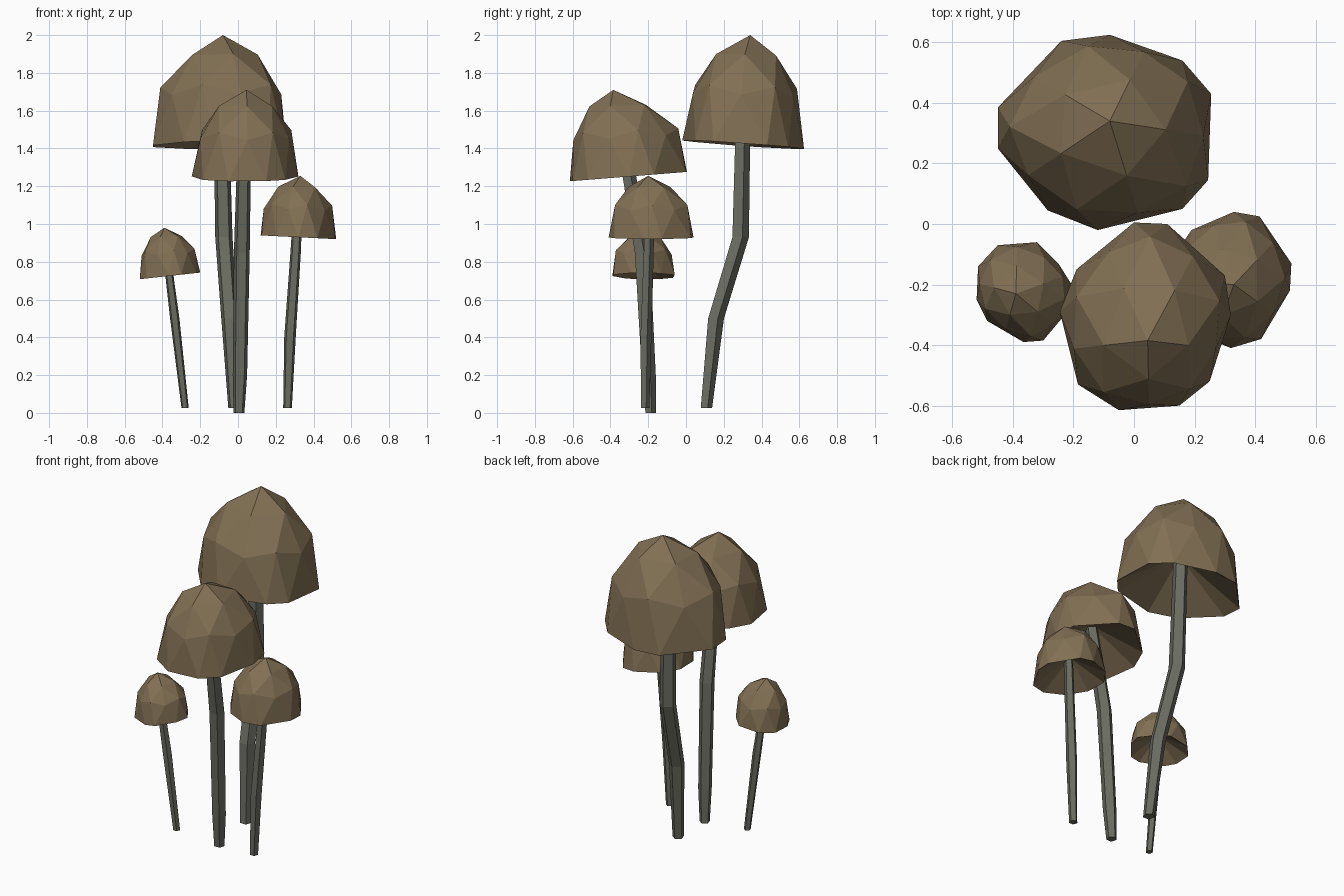
import bpy, bmesh, math
from mathutils import Vector

if "Cube" in bpy.data.objects:
    bpy.data.objects.remove(bpy.data.objects["Cube"])


def material(name, rgb):
    m = bpy.data.materials.new(name)
    m.diffuse_color = (*rgb, 1)
    m.use_nodes = True
    m.node_tree.nodes["Principled BSDF"].inputs["Base Color"].default_value = m.diffuse_color
    return m


CAP = material("cap_brown", (0.22, 0.16, 0.088))
STEM = material("stem_grey", (0.145, 0.15, 0.12))


def finish(bm, name, mat):
    bmesh.ops.recalc_face_normals(bm, faces=bm.faces)
    me = bpy.data.meshes.new(name)
    bm.to_mesh(me)
    bm.free()
    me.materials.append(mat)
    ob = bpy.data.objects.new(name, me)
    bpy.context.collection.objects.link(ob)


def cap(name, apex, rim_z, tilt, outline):
    """Faceted half-icosphere dome stretched over a ten-point rim, hollow below."""
    bm = bmesh.new()
    apex = Vector(apex)
    pts = [Vector(p) for p in outline]
    mid = sum(pts, Vector((0, 0))) / 10
    rim_at = lambda p: rim_z + Vector(tilt).dot(p - mid)

    def ring_vert(t, radius, h):
        # point between two rim corners, pulled toward the cap axis
        i = math.floor(t)
        edge = mid + (pts[i % 10].lerp(pts[(i + 1) % 10], 0.5) - mid) / 0.95
        xy = apex.xy.lerp(edge, radius)
        z = rim_at(edge)
        return bm.verts.new((*xy, z + h * (apex.z - z)))

    top = bm.verts.new(apex)
    a = [ring_vert(2 * i - 0.5, 0.53, 0.82) for i in range(5)]
    u = [ring_vert(2 * i - 0.5, 0.89, 0.45) for i in range(5)]
    m = [ring_vert(2 * i + 0.5, 0.85, 0.53) for i in range(5)]
    r = [bm.verts.new((*p, rim_at(p))) for p in pts]
    for i in range(5):
        j = (i + 1) % 5
        left, right, nxt = r[2 * i - 1], r[2 * i], r[2 * i + 1]
        for f in ((top, a[i], a[j]), (a[i], u[i], m[i]), (a[i], m[i], a[j]),
                  (a[j], m[i], u[j]), (u[i], left, right),
                  (u[i], right, m[i]), (m[i], right, nxt), (m[i], nxt, u[j])):
            bm.faces.new(f)
    # hollow underside
    inner = bm.verts.new((*mid, rim_z + 0.38 * (apex.z - rim_z)))
    for i in range(10):
        bm.faces.new((r[i], r[i - 1], inner))
    finish(bm, name, CAP)


def stem(name, path, sides=5):
    """Bent faceted stalk through (x, y, z, radius) stations."""
    bm = bmesh.new()
    rings = []
    for x, y, z, rad in path:
        rings.append([bm.verts.new((x + rad * math.cos(math.tau * k / sides + 0.3),
                                    y + rad * math.sin(math.tau * k / sides + 0.3), z))
                      for k in range(sides)])
    for lo, hi in zip(rings, rings[1:]):
        for k in range(sides):
            bm.faces.new((lo[k - 1], lo[k], hi[k], hi[k - 1]))
    bm.faces.new(rings[0])
    bm.faces.new(rings[-1])
    finish(bm, name, STEM)


# tall back mushroom
cap("back_cap", (-0.08, 0.34, 2.0), 1.42, (0.02, -0.07),
    [(0.255, 0.43), (0.16, 0.54), (-0.08, 0.625), (-0.24, 0.605), (-0.45, 0.385),
     (-0.45, 0.25), (-0.285, 0.045), (-0.12, -0.02), (0.16, 0.05), (0.245, 0.145)])
stem("back_stem", [(-0.02, 0.105, 0.025, 0.033), (-0.045, 0.155, 0.5, 0.046),
                   (-0.075, 0.285, 0.93, 0.048), (-0.09, 0.3, 1.63, 0.042)])

# middle front mushroom
cap("front_cap", (0.045, -0.385, 1.71), 1.25, (0, 0.08),
    [(0.11, 0.0), (0.0, 0.005), (-0.19, -0.15), (-0.245, -0.29), (-0.185, -0.53),
     (-0.05, -0.615), (0.15, -0.6), (0.25, -0.52), (0.32, -0.3), (0.3, -0.17)])
stem("front_stem", [(0.005, -0.19, 0.0, 0.03), (0.01, -0.2, 0.2, 0.04),
                    (0.02, -0.235, 0.85, 0.044), (0.033, -0.33, 1.41, 0.038)])

# right mushroom
cap("right_cap", (0.33, -0.2, 1.255), 0.93, (-0.05, 0),
    [(0.415, 0.025), (0.33, 0.04), (0.19, -0.02), (0.12, -0.12), (0.125, -0.25),
     (0.2, -0.36), (0.32, -0.41), (0.42, -0.38), (0.515, -0.22), (0.52, -0.13)])
stem("right_stem", [(0.262, -0.218, 0.025, 0.024), (0.275, -0.215, 0.4, 0.032),
                    (0.305, -0.2, 0.85, 0.029), (0.315, -0.195, 1.04, 0.026)])

# small left mushroom
cap("left_cap", (-0.39, -0.23, 0.98), 0.725, (0.11, 0),
    [(-0.25, -0.13), (-0.32, -0.06), (-0.45, -0.07), (-0.515, -0.14), (-0.52, -0.25),
     (-0.485, -0.32), (-0.365, -0.39), (-0.3, -0.385), (-0.22, -0.29), (-0.2, -0.21)])
stem("left_stem", [(-0.28, -0.2, 0.025, 0.02), (-0.335, -0.215, 0.5, 0.026),
                   (-0.36, -0.225, 0.7, 0.023), (-0.37, -0.23, 0.81, 0.021)])
